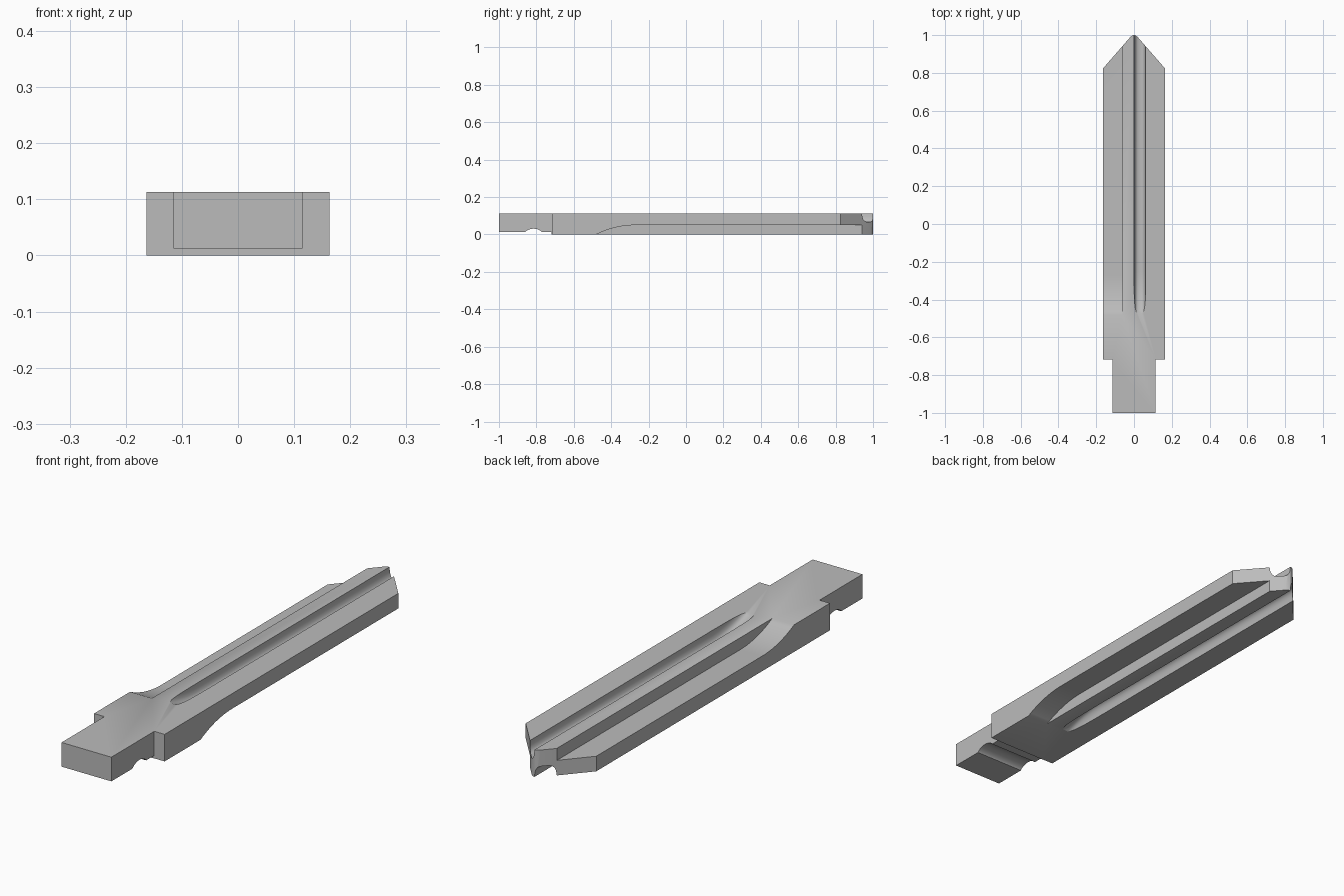
import bpy, bmesh, math

cube = bpy.data.objects.get("Cube")
if cube:
    bpy.data.objects.remove(cube, do_unlink=True)

H = 0.113            # blade thickness
HALF = 0.163         # blade half width
TANG = 0.115         # tang half width
SHOULDER = -0.717

metal = bpy.data.materials.new("plain_grey_metal")
metal.use_nodes = True
colour = (0.5, 0.5, 0.5, 1)
metal.diffuse_color = colour
metal.node_tree.nodes["Principled BSDF"].inputs["Base Color"].default_value = colour


def loft(name, rings):
    """Closed solid through matching rings of points."""
    bm = bmesh.new()
    loops = [[bm.verts.new(p) for p in ring] for ring in rings]
    n = len(loops[0])
    for a, b in zip(loops, loops[1:]):
        for i in range(n):
            j = (i + 1) % n
            bm.faces.new((a[i], a[j], b[j], b[i]))
    bm.faces.new(loops[0])
    bm.faces.new(loops[-1])
    bmesh.ops.recalc_face_normals(bm, faces=bm.faces)
    mesh = bpy.data.meshes.new(name)
    bm.to_mesh(mesh)
    bm.free()
    mesh.materials.append(metal)
    ob = bpy.data.objects.new(name, mesh)
    bpy.context.collection.objects.link(ob)
    return ob


def run_out(depth, start, end, steps=14):
    """Cut depth along y: an arc easing from the surface to full depth."""
    length = end - start
    r = (length ** 2 + depth ** 2) / (2 * depth)
    pts = []
    for i in range(-1, steps + 1):
        y = start + length * i / steps
        pts.append((y, depth - r + math.sqrt(r * r - (end - y) ** 2)))
    return pts + [(1.1, depth)]


def turned(p, flip):
    """Half turn about the long axis of the blade."""
    x, y, z = p
    return (-x, y, H - z) if flip else p


def side_cutter(flip):
    profile = run_out(0.05, -0.48, -0.27) + [(1.1, -0.1), (-0.6, -0.1)]
    return loft("side_cutter", [[turned((x, y, z), flip) for y, z in profile]
                                for x in (0.062, 0.3)])


def groove_cutter(flip):
    half = [(0.011, 0), (0.019, 0.004), (0.025, 0.012), (0.029, 0.025),
            (0.031, 0.045), (0.031, 0.08)]
    section = [(-u, v) for u, v in reversed(half)] + half
    rings = [[turned((0.031 + u, y, H - d + v), flip) for u, v in section]
             for y, d in run_out(0.045, -0.475, -0.25)]
    return loft("groove_cutter", rings)


def tang_cutter():
    # Relief under the tang with a rounded cross notch
    low, y0 = 0.012, -0.815
    bump = [(y0 + 0.045 * math.cos(math.pi * i / 12),
             low + 0.019 * math.sin(math.pi * i / 12) ** 1.5) for i in range(13)]
    profile = [(-1.1, -0.1), (SHOULDER - 0.001, -0.1), (SHOULDER - 0.001, low)]
    profile += bump + [(-1.1, low)]
    return loft("tang_cutter", [[(x, y, z) for y, z in profile] for x in (-0.3, 0.3)])


# Blade outline with pointed tip and narrower tang
side = [(TANG, -1), (TANG, SHOULDER), (HALF, SHOULDER), (HALF, 0.825),
        (0.02, 0.989), (0.011, 0.997)]
outline = side + [(0, 1)] + [(-x, y) for x, y in reversed(side)]
blade = loft("key_blade", [[(x, y, z) for x, y in outline] for z in (0, H)])

# Milled ledges, grooves and tang relief
cutters = [make(flip) for make in (side_cutter, groove_cutter) for flip in (False, True)]
cutters.append(tang_cutter())
for cutter in cutters:
    cutter.hide_render = True
    mod = blade.modifiers.new("cut", 'BOOLEAN')
    mod.operation = 'DIFFERENCE'
    mod.solver = 'EXACT'
    mod.object = cutter

graph = bpy.context.evaluated_depsgraph_get()
result = bpy.data.meshes.new_from_object(blade.evaluated_get(graph))
blade.modifiers.clear()
blade.data = result
result.materials.clear()
result.materials.append(metal)
for poly in result.polygons:
    poly.material_index = 0
for cutter in cutters:
    bpy.data.objects.remove(cutter, do_unlink=True)

bpy.ops.object.select_all(action='DESELECT')
blade.select_set(True)
bpy.context.view_layer.objects.active = blade
bpy.ops.object.shade_smooth_by_angle(angle=math.radians(30))
